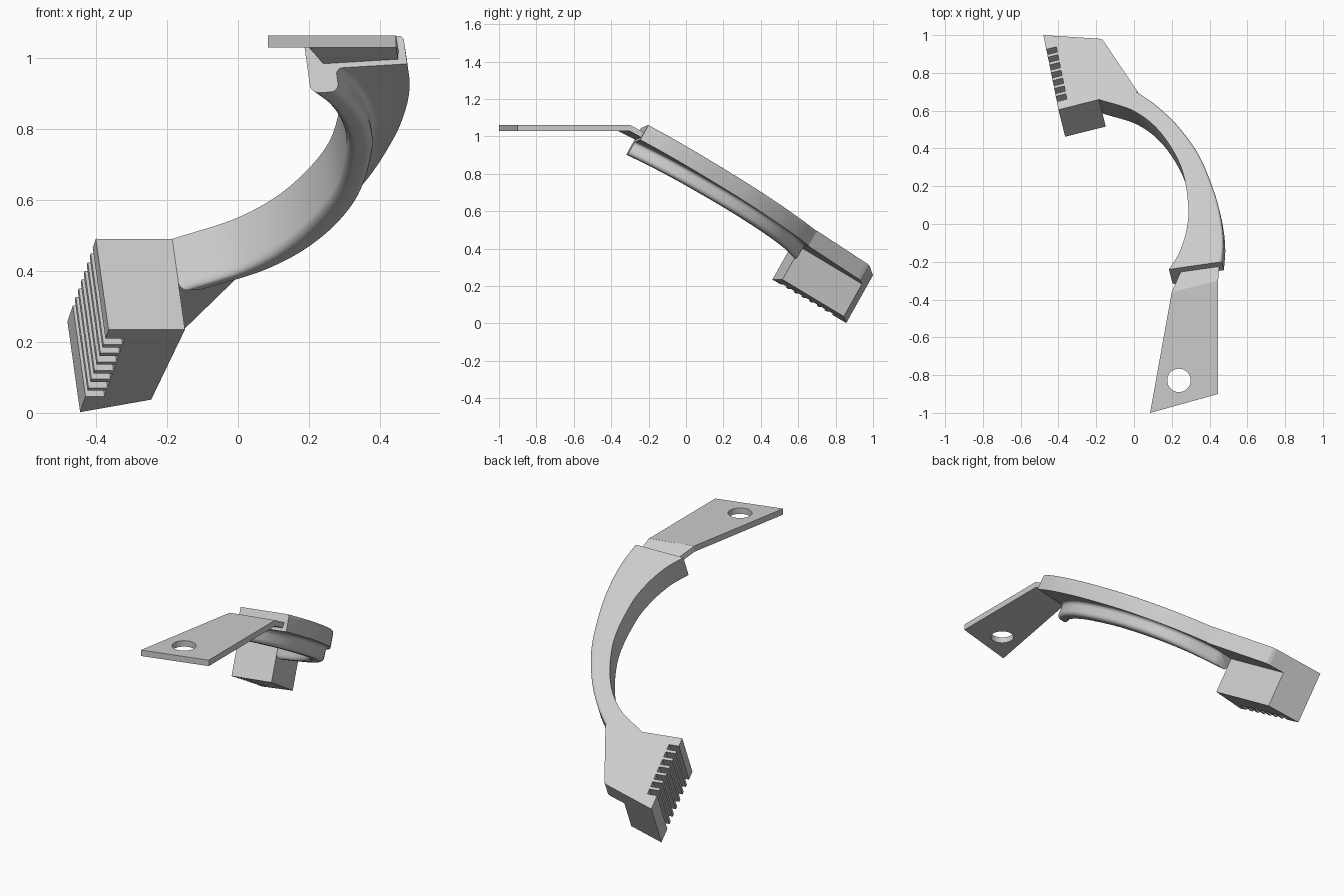
import bpy, bmesh, math
from mathutils import Vector

if "Cube" in bpy.data.objects:
    bpy.data.objects.remove(bpy.data.objects["Cube"])

# Tilted working plane: holds the top surface of the head and the arm
YAW, TILT = math.radians(14), math.radians(30)
ORIGIN = Vector((-0.40, 0.605, 0.49))
NORMAL = Vector((-math.sin(YAW) * math.sin(TILT), math.cos(YAW) * math.sin(TILT), math.cos(TILT)))


def on_plane(x, y, depth=0.0):
    """Point of the tilted plane above (x, y), pushed down along its normal."""
    dx, dy = x - ORIGIN.x, y - ORIGIN.y
    z = ORIGIN.z - (NORMAL.x * dx + NORMAL.y * dy) / NORMAL.z
    return Vector((x, y, z)) - NORMAL * depth


def finish(bm, name, smooth=None):
    bmesh.ops.recalc_face_normals(bm, faces=bm.faces)
    me = bpy.data.meshes.new(name)
    bm.to_mesh(me)
    bm.free()
    ob = bpy.data.objects.new(name, me)
    bpy.context.collection.objects.link(ob)
    if smooth:
        bpy.ops.object.select_all(action='DESELECT')
        ob.select_set(True)
        bpy.context.view_layer.objects.active = ob
        bpy.ops.object.shade_smooth_by_angle(angle=math.radians(smooth))
    return ob


def prism(name, loops, offset, smooth=None):
    """Fill closed loops (outline, then holes) and extrude by offset."""
    bm = bmesh.new()
    edges = []
    for loop in loops:
        vs = [bm.verts.new(p) for p in loop]
        edges += [bm.edges.new((vs[i - 1], vs[i])) for i in range(len(vs))]
    bmesh.ops.triangle_fill(bm, edges=edges, use_beauty=True, normal=-Vector(offset))
    ext = bmesh.ops.extrude_face_region(bm, geom=bm.faces[:], use_keep_orig=True)
    verts = [g for g in ext['geom'] if isinstance(g, bmesh.types.BMVert)]
    bmesh.ops.translate(bm, verts=verts, vec=offset)
    return finish(bm, name, smooth)


def spline(pts, steps):
    """Catmull-Rom curve through 2D points."""
    p = [Vector(q) for q in pts]
    p = [2 * p[0] - p[1]] + p + [2 * p[-1] - p[-2]]
    out = []
    for i in range(1, len(p) - 2):
        a, b, c, d = p[i - 1:i + 3]
        for k in range(steps):
            t = k / steps
            out.append(0.5 * (2 * b + (c - a) * t + (2 * a - 5 * b + 4 * c - d) * t * t
                              + (3 * b - a - 3 * c + d) * t ** 3))
    return out + [p[-2]]


# Head block with a comb of slots along its left side
front, back = Vector((-0.40, 0.605)), Vector((-0.48, 1.0))
inward = Vector((math.cos(YAW), math.sin(YAW)))
outline = [front]
for i in range(7):
    f0 = 0.11 + 0.105 * i
    a, b = front.lerp(back, f0), front.lerp(back, f0 + 0.07)
    outline += [a, a + inward * 0.055, b + inward * 0.055, b]
corner_front, corner_back = Vector((-0.185, 0.659)), Vector((-0.28, 0.987))
outline += [back, corner_back, corner_front]
prism("head_block", [[on_plane(*p) for p in outline]], -NORMAL * 0.295)

# Thin shoulder joining the head to the arm
shoulder = [corner_front, corner_back, (-0.185, 0.981), (-0.168, 0.976), (-0.158, 0.964), (0.02, 0.70)]
prism("head_shoulder", [[on_plane(*p) for p in shoulder]], -NORMAL * 0.095)

# Curved arm: flange with a rounded rib along the inner edge
inner = spline([(-0.185, 0.659), (0.0, 0.598), (0.14, 0.485), (0.25, 0.30),
                (0.287, 0.10), (0.278, -0.03), (0.24, -0.15), (0.185, -0.24)], 8)
outer = spline([(0.02, 0.70), (0.12, 0.63), (0.235, 0.52), (0.345, 0.365),
                (0.425, 0.17), (0.46, 0.03), (0.472, -0.09), (0.465, -0.20)], 8)
RIB, FLANGE, DEEP = 0.08, 0.092, 0.168


def arc(cx, cy, r, a0, a1, n=5):
    return [(cx + r * math.cos(math.radians(a0 + (a1 - a0) * k / n)),
             cy + r * math.sin(math.radians(a0 + (a1 - a0) * k / n))) for k in range(n + 1)]


bm = bmesh.new()
rings = []
for pi, po in zip(inner, outer):
    across = on_plane(*po) - on_plane(*pi)
    w = across.length
    across.normalize()
    profile = ([(0, 0)] + arc(w - 0.015, 0.015, 0.015, -90, 0) + [(w, FLANGE)]
               + arc(RIB + 0.02, FLANGE + 0.02, 0.02, 270, 180)
               + arc(RIB - 0.025, DEEP - 0.025, 0.025, 0, 90)
               + arc(0.025, DEEP - 0.025, 0.025, 90, 180))
    rings.append([bm.verts.new(on_plane(*pi) + across * t - NORMAL * h) for t, h in profile])
for r0, r1 in zip(rings, rings[1:]):
    for k in range(len(r0)):
        bm.faces.new((r0[k - 1], r0[k], r1[k], r1[k - 1]))
bm.faces.new(rings[0])
bm.faces.new(rings[-1])
finish(bm, "curved_arm", 35)

# Flat mounting plate with a round hole
TOP, THICK = 1.062, 0.034
plate = [(0.085, -1.0, TOP), (0.445, -0.90, TOP), (0.445, -0.30, TOP), (0.20, -0.36, TOP)]
hole = [(0.238 + x, -0.828 + y, TOP) for x, y in arc(0, 0, 0.062, 0, 360, 40)[:-1]]
prism("mounting_plate", [plate, hole], Vector((0, 0, -THICK)), 30)

# Sloping tab that carries the plate into the end of the arm
tab = [on_plane(x, y) - Vector((0, 0, 0.053))
       for x, y in [(0.20, -0.36), (0.445, -0.30), (0.457, -0.16), (0.275, -0.19)]]
prism("plate_tab", [tab], Vector((0, 0, -THICK)))
